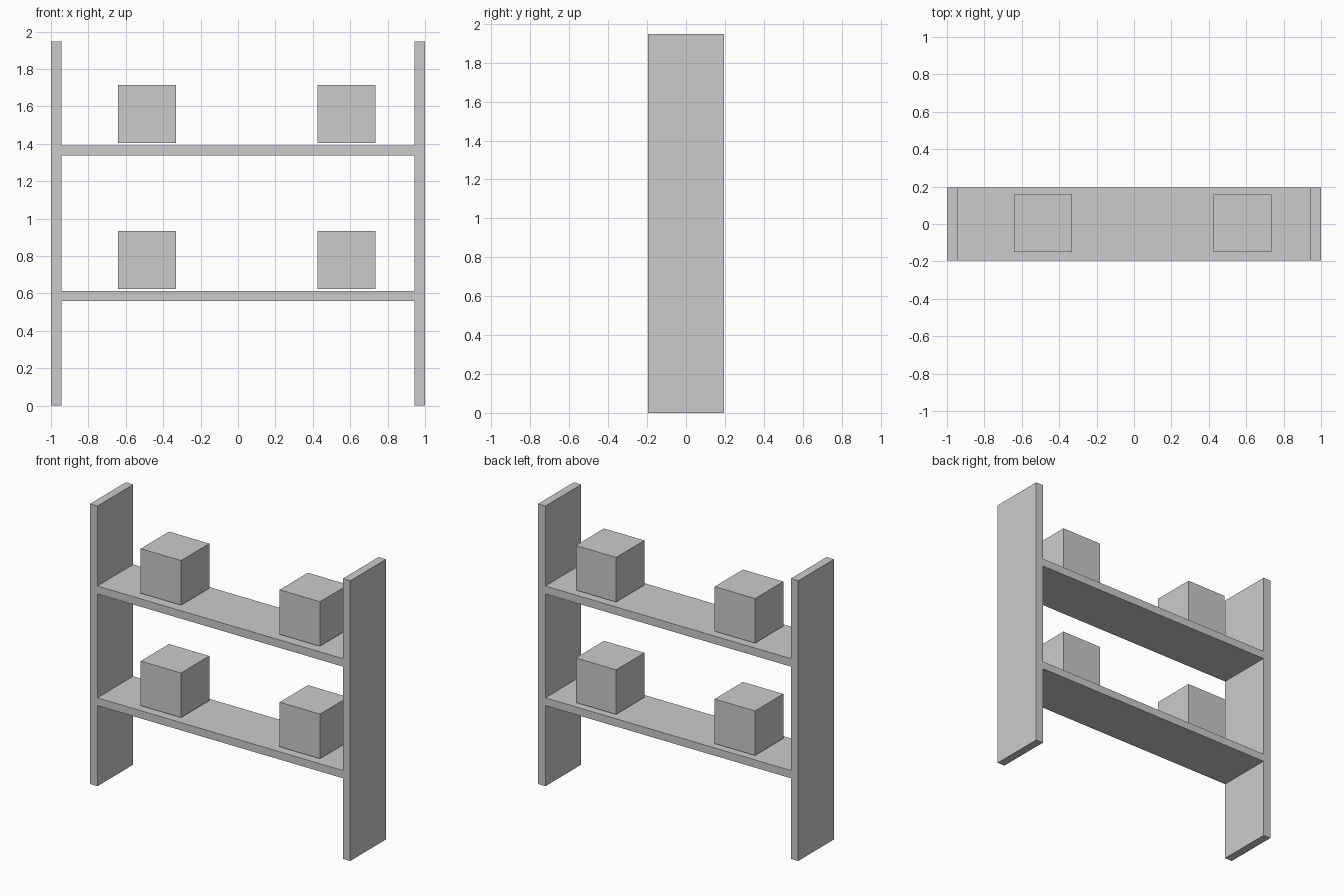
import bpy

if "Cube" in bpy.data.objects:
    bpy.data.objects.remove(bpy.data.objects["Cube"])


def box(name, x, y, z):
    """Axis-aligned box from (min, max) pairs."""
    bpy.ops.mesh.primitive_cube_add(
        size=1, location=[(a + b) / 2 for a, b in (x, y, z)])
    ob = bpy.context.object
    ob.name = name
    ob.scale = [b - a for a, b in (x, y, z)]
    bpy.ops.object.transform_apply(location=False, rotation=False, scale=True)
    return ob


HEIGHT = 1.947
INNER = 0.943            # inner face of the side panels
DEPTH = (-0.196, 0.196)
CUBE = 0.31

# Upright side panels
box("left_side_panel", (-1, -INNER), DEPTH, (0, HEIGHT))
box("right_side_panel", (INNER, 1), DEPTH, (0, HEIGHT))

# Shelves, each with two boxes hovering just above the board
for level, bottom, top, cube_z in (("lower", 0.56, 0.614, 0.623),
                                   ("upper", 1.336, 1.391, 1.404)):
    box(f"{level}_shelf", (-INNER, INNER), DEPTH, (bottom, top))
    for side, x in (("left", -0.642), ("right", 0.426)):
        box(f"{level}_{side}_storage_box", (x, x + CUBE),
            (-0.151, -0.151 + CUBE), (cube_z, cube_z + CUBE))
